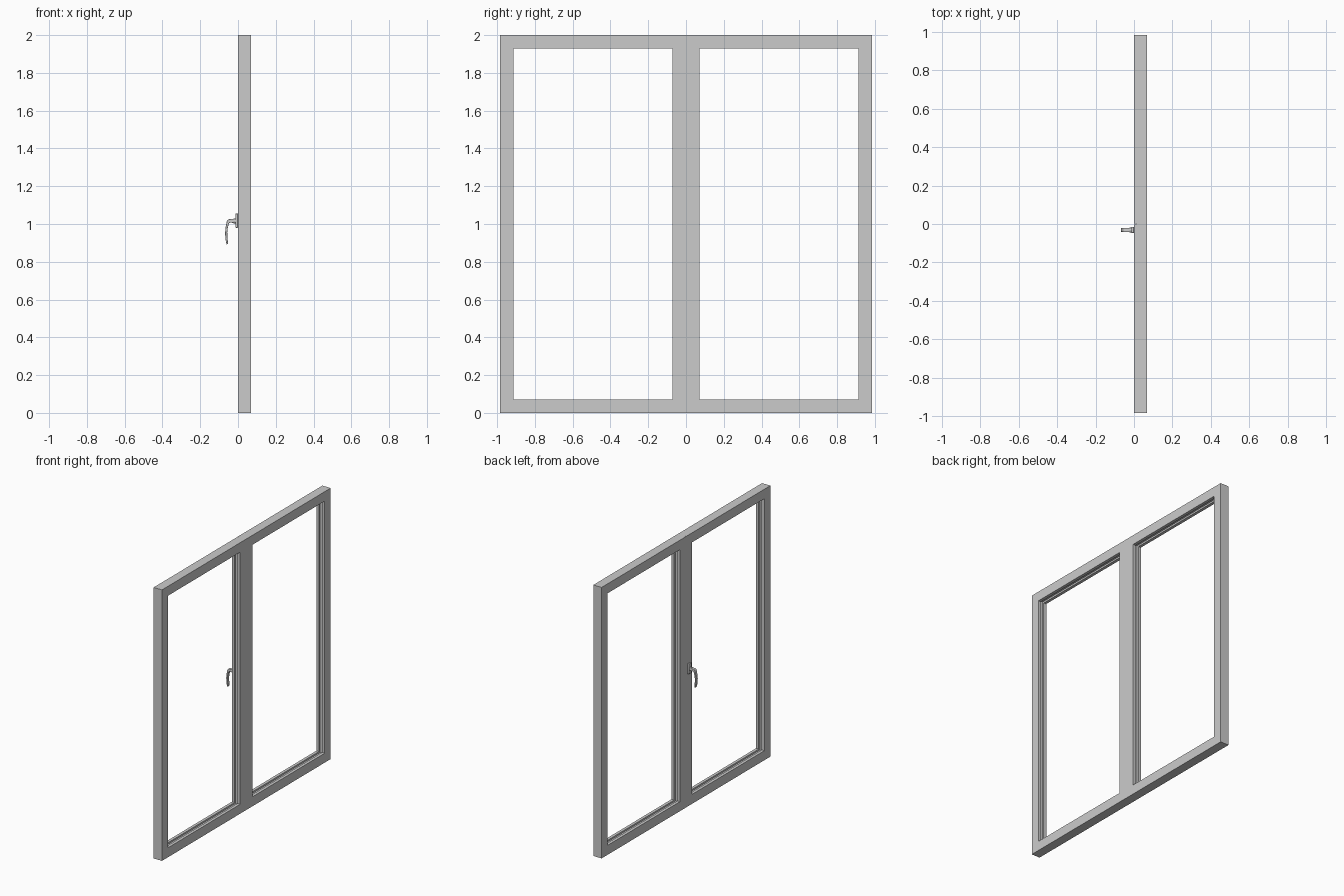
import bpy, bmesh

if "Cube" in bpy.data.objects:
    bpy.data.objects.remove(bpy.data.objects["Cube"])

DEPTH = 0.068      # frame thickness along x
HALF = 0.984       # half of the overall width
HEIGHT = 2.0
GAP = 0.0015       # half of the seam between the two leaves


def finish(bm, name):
    bmesh.ops.recalc_face_normals(bm, faces=bm.faces)
    mesh = bpy.data.meshes.new(name)
    bm.to_mesh(mesh)
    bm.free()
    obj = bpy.data.objects.new(name, mesh)
    bpy.context.collection.objects.link(obj)
    return obj


def box(name, x0, x1, y0, y1, z0, z1):
    bm = bmesh.new()
    bmesh.ops.create_cube(bm, size=1)
    for v in bm.verts:
        v.co = (x0 if v.co.x < 0 else x1,
                y0 if v.co.y < 0 else y1,
                z0 if v.co.z < 0 else z1)
    return finish(bm, name)


def mitred_frame(name, y0, y1, profile):
    """Sweep a (inset, x) profile round a rectangle with mitred corners."""
    bm = bmesh.new()
    corners = [(y0, 0, 1, 1), (y1, 0, -1, 1),
               (y1, HEIGHT, -1, -1), (y0, HEIGHT, 1, -1)]
    rings = [[bm.verts.new((x, y + sy * d, z + sz * d)) for d, x in profile]
             for y, z, sy, sz in corners]
    n = len(profile)
    for i in range(4):
        a, b = rings[i], rings[(i + 1) % 4]
        for j in range(n):
            k = (j + 1) % n
            bm.faces.new((a[j], a[k], b[k], b[j]))
    return finish(bm, name)


def extrude_y(name, outline, y, width):
    """Extrude an (x, z) outline along y."""
    bm = bmesh.new()
    face = bm.faces.new([bm.verts.new((x, y - width / 2, z)) for x, z in outline])
    new = bmesh.ops.extrude_face_region(bm, geom=[face])["geom"]
    bmesh.ops.translate(bm, vec=(0, width, 0),
                        verts=[g for g in new if isinstance(g, bmesh.types.BMVert)])
    return finish(bm, name)


# Two leaves with a glazing groove round the inside
profile = [(0, 0), (0.07, 0), (0.07, 0.022), (0.058, 0.022),
           (0.058, 0.046), (0.07, 0.046), (0.07, DEPTH), (0, DEPTH)]
mitred_frame("left_leaf", -HALF, -GAP, profile)
mitred_frame("right_leaf", GAP, HALF, profile)

# Strip closing the seam behind the handle side
box("seam_strip", 0.01, DEPTH, -GAP, GAP, 0, HEIGHT)

# Handle: mounting plate, collar and curved lever
HY = -0.031
plate = box("handle_plate", -0.014, 0, HY - 0.016, HY + 0.016, 0.98, 1.055)
bevel = plate.modifiers.new("bevel", "BEVEL")
bevel.width = 0.003
bevel.segments = 2

bm = bmesh.new()
bmesh.ops.create_cone(bm, cap_ends=True, segments=20, radius1=0.013,
                      radius2=0.013, depth=0.012)
for v in bm.verts:
    v.co = (v.co.z - 0.018, v.co.x + HY, v.co.y + 1.016)
collar = finish(bm, "handle_collar")

lever = extrude_y("handle_lever", [
    (-0.012, 1.028), (-0.046, 1.026), (-0.054, 1.023), (-0.059, 1.015),
    (-0.065, 0.985), (-0.068, 0.955), (-0.067, 0.925), (-0.061, 0.892),
    (-0.052, 0.895), (-0.056, 0.925), (-0.057, 0.955), (-0.054, 0.980),
    (-0.049, 1.001), (-0.044, 1.007), (-0.012, 1.006)], HY, 0.021)
bevel = lever.modifiers.new("bevel", "BEVEL")
bevel.width = 0.002
bevel.segments = 2

for obj in (plate, collar, lever):
    bpy.ops.object.select_all(action="DESELECT")
    obj.select_set(True)
    bpy.context.view_layer.objects.active = obj
    bpy.ops.object.shade_smooth_by_angle()
